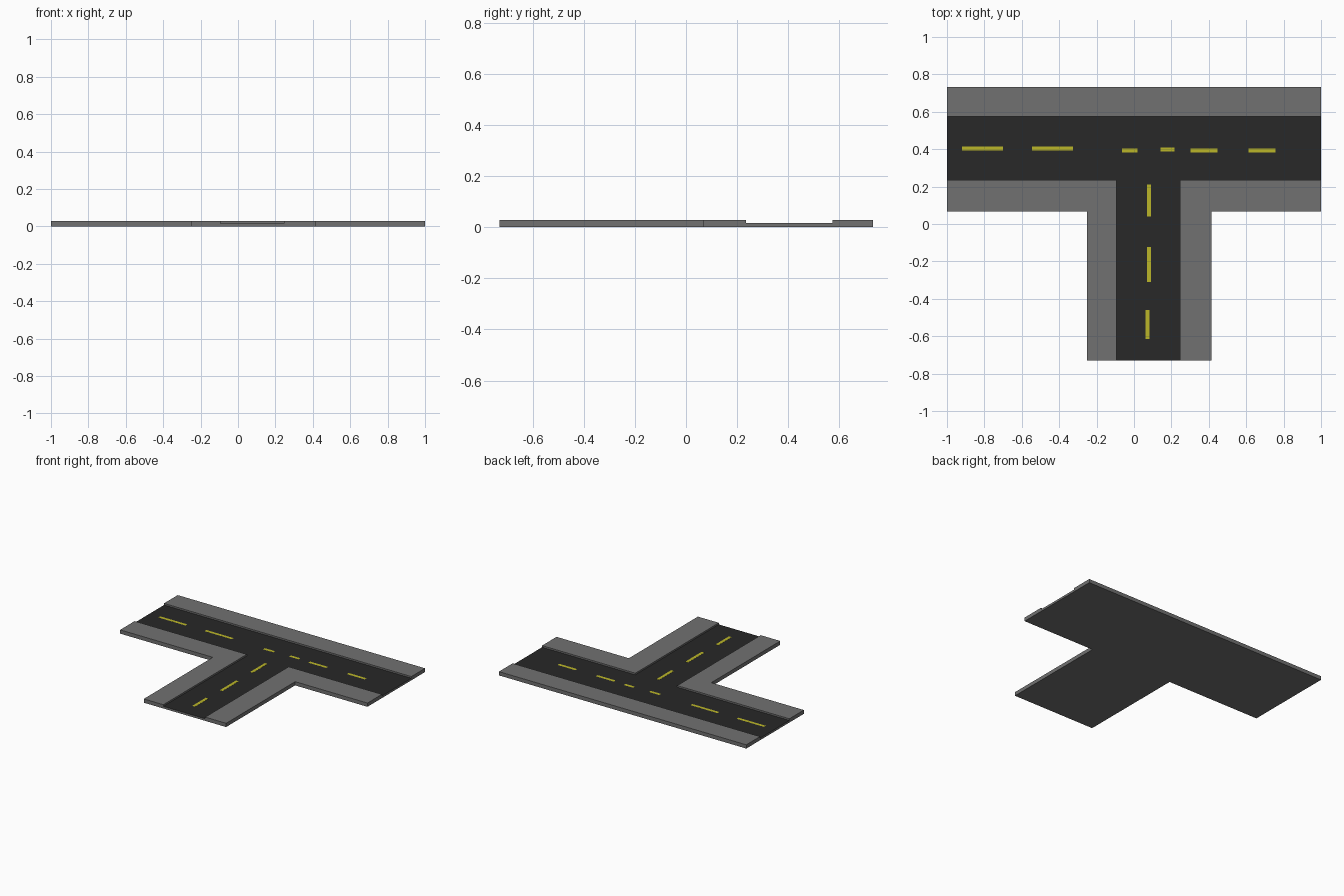
import bpy, bmesh

if "Cube" in bpy.data.objects:
    bpy.data.objects.remove(bpy.data.objects["Cube"])

def material(name, rgb):
    m = bpy.data.materials.new(name)
    m.diffuse_color = (*rgb, 1)
    m.use_nodes = True
    m.node_tree.nodes["Principled BSDF"].inputs["Base Color"].default_value = m.diffuse_color
    return m

PAVING = material("paving grey", (0.165, 0.165, 0.165))
ASPHALT = material("asphalt", (0.021, 0.021, 0.021))
YELLOW = material("line yellow", (0.50, 0.47, 0.022))

def prism(name, outline, z0, z1, *mats):
    """Extrude a flat outline; a second material goes on the top face."""
    bm = bmesh.new()
    face = bm.faces.new([bm.verts.new((x, y, z0)) for x, y in outline])
    ext = bmesh.ops.extrude_face_region(bm, geom=[face], use_keep_orig=True)
    top = [v for v in ext["geom"] if isinstance(v, bmesh.types.BMVert)]
    bmesh.ops.translate(bm, verts=top, vec=(0, 0, z1 - z0))
    bmesh.ops.recalc_face_normals(bm, faces=bm.faces)
    if len(mats) > 1:
        for f in bm.faces:
            f.material_index = int(f.normal.z > 0.5)
    me = bpy.data.meshes.new(name)
    bm.to_mesh(me)
    bm.free()
    for m in mats:
        me.materials.append(m)
    ob = bpy.data.objects.new(name, me)
    bpy.context.collection.objects.link(ob)
    return ob

def rect(x0, x1, y0, y1):
    return [(x0, y0), (x1, y0), (x1, y1), (x0, y1)]

ROAD_Z, KERB_Z = 0.0155, 0.0275
BACK, FRONT = 0.732, -0.730           # overall y extent
BAR0, ROAD0, ROAD1 = 0.067, 0.234, 0.574   # cross road in y
STEM0, LANE0, LANE1, STEM1 = -0.251, -0.093, 0.246, 0.415  # side road in x

# T-shaped road slab: asphalt top, grey sides and underside
prism("road", [(-1, ROAD0), (LANE0, ROAD0), (LANE0, FRONT), (LANE1, FRONT),
               (LANE1, ROAD0), (1, ROAD0), (1, ROAD1), (-1, ROAD1)],
      0, ROAD_Z, PAVING, ASPHALT)

# Raised pavements
walks = {
    "back_pavement": rect(-1, 1, ROAD1, BACK),
    "left_pavement": [(-1, BAR0), (STEM0, BAR0), (STEM0, FRONT),
                      (LANE0, FRONT), (LANE0, ROAD0), (-1, ROAD0)],
    "right_pavement": [(1, BAR0), (STEM1, BAR0), (STEM1, FRONT),
                       (LANE1, FRONT), (LANE1, ROAD0), (1, ROAD0)],
}
for name, outline in walks.items():
    prism(name, outline, 0, KERB_Z, PAVING)

# Dashes along the cross road, almost flush: x start, x end, y centre
W = 0.011
for x0, x1, y in [(-0.92, -0.70, 0.403), (-0.545, -0.325, 0.403), (-0.065, 0.018, 0.392),
                  (0.142, 0.217, 0.398), (0.302, 0.447, 0.392), (0.613, 0.757, 0.392)]:
    prism("cross_road_dash", rect(x0, x1, y - W, y + W), ROAD_Z - 0.002, ROAD_Z + 0.00005, YELLOW)

# Dashes along the side road: y start, y end, x centre
for y0, y1, x in [(0.040, 0.210, 0.081), (-0.311, -0.124, 0.081), (-0.615, -0.46, 0.072)]:
    prism("side_road_dash", rect(x - W, x + W, y0, y1), ROAD_Z - 0.002, ROAD_Z + 0.001, YELLOW)
